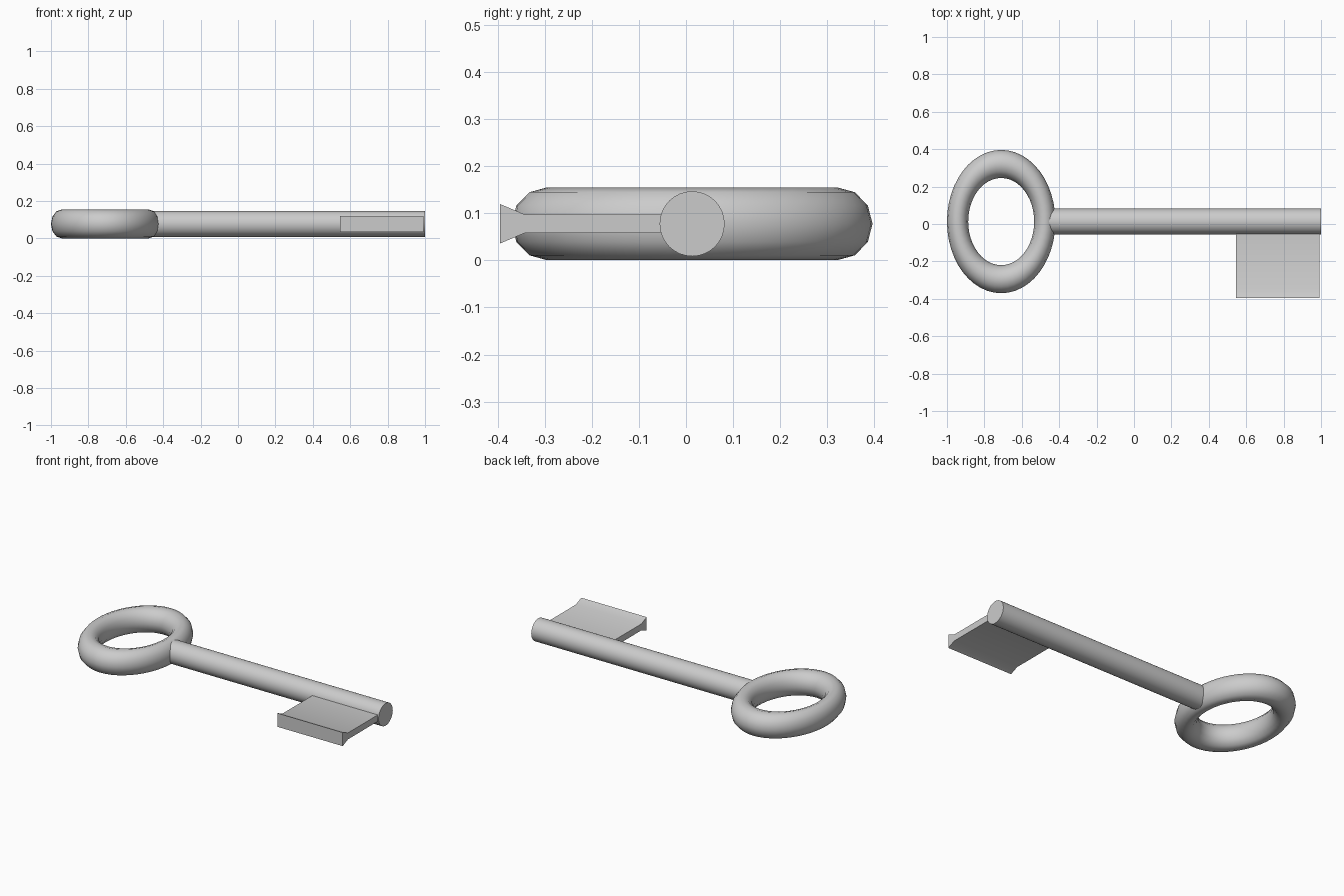
import bpy, bmesh, math

if "Cube" in bpy.data.objects:
    bpy.data.objects.remove(bpy.data.objects["Cube"])

CY, CZ = 0.013, 0.0775   # axis of the key


def smooth(obj, degrees=35):
    bpy.ops.object.select_all(action='DESELECT')
    obj.select_set(True)
    bpy.context.view_layer.objects.active = obj
    bpy.ops.object.shade_smooth_by_angle(angle=math.radians(degrees))


# Oval ring handle
bpy.ops.mesh.primitive_torus_add(major_segments=48, minor_segments=12,
                                 major_radius=0.308, minor_radius=0.075,
                                 location=(-0.71, CY, CZ))
bow = bpy.context.object
bow.name = "ring_handle"
bow.scale = (0.757, 1, 1.03)
bpy.ops.object.transform_apply(location=False, rotation=False, scale=True)
smooth(bow, 60)

# Round shaft, its left end buried in the ring
x0, x1 = -0.476, 1.0
bpy.ops.mesh.primitive_cylinder_add(vertices=32, radius=0.069, depth=x1 - x0,
                                    location=((x0 + x1) / 2, CY, CZ),
                                    rotation=(0, math.pi / 2, 0))
shaft = bpy.context.object
shaft.name = "shaft"
smooth(shaft)

# Key bit: thin plate flaring at its outer edge, (y, half thickness)
half = [(-0.03, 0.02), (-0.343, 0.02), (-0.395, 0.042)]
profile = [(y, CZ + h) for y, h in half] + [(y, CZ - h) for y, h in reversed(half)]
bm = bmesh.new()
face = bm.faces.new([bm.verts.new((0.545, y, z)) for y, z in profile])
ext = bmesh.ops.extrude_face_region(bm, geom=[face])
bmesh.ops.translate(bm, vec=(0.447, 0, 0),
                    verts=[v for v in ext["geom"] if isinstance(v, bmesh.types.BMVert)])
bmesh.ops.recalc_face_normals(bm, faces=bm.faces)
mesh = bpy.data.meshes.new("key_bit")
bm.to_mesh(mesh)
bm.free()
bit = bpy.data.objects.new("key_bit", mesh)
bpy.context.collection.objects.link(bit)
smooth(bit)
